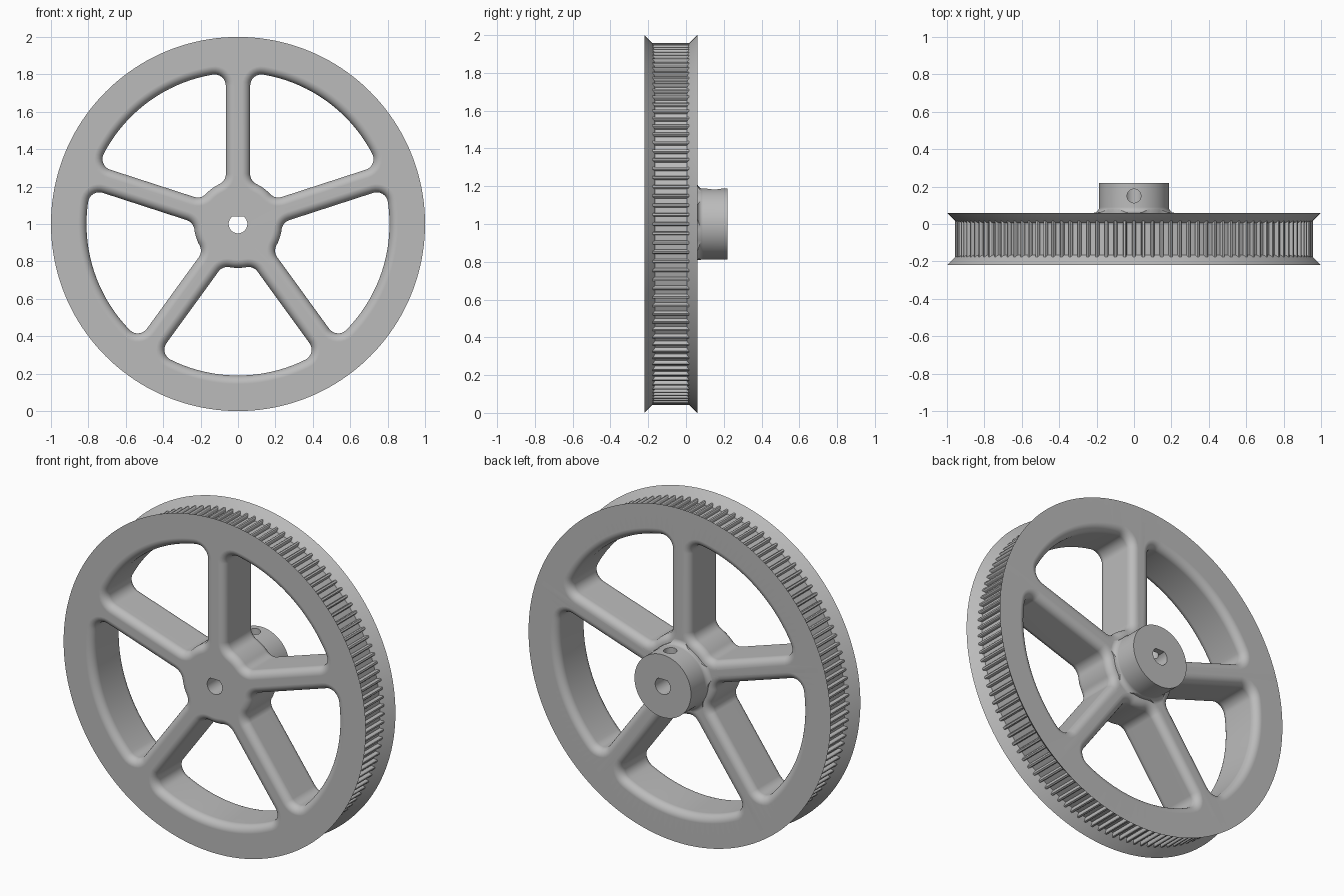
import bpy, bmesh
from math import sin, cos, asin, pi, sqrt, radians
from mathutils import Vector

if "Cube" in bpy.data.objects:
    bpy.data.objects.remove(bpy.data.objects["Cube"])

FRONT, BACK, HUB_END = -0.22, 0.06, 0.22
SPOKES, TEETH = 5, 120
FILLET = 0.045

grey = bpy.data.materials.new("plain_grey")
grey.use_nodes = True
grey.diffuse_color = (0.5, 0.5, 0.5, 1)
grey.node_tree.nodes["Principled BSDF"].inputs["Base Color"].default_value = (0.5, 0.5, 0.5, 1)


def polar(r, a, y):
    return Vector((r * cos(a), y, 1 + r * sin(a)))


def loft(bm, loops):
    """Skin a stack of equal-length closed loops and cap both ends."""
    rings = [[bm.verts.new(p) for p in loop] for loop in loops]
    n = len(rings[0])
    for a, b in zip(rings, rings[1:]):
        for i in range(n):
            j = (i + 1) % n
            bm.faces.new((a[i], a[j], b[j], b[i]))
    bm.faces.new(rings[0][::-1])
    bm.faces.new(rings[-1])


def make(name, bm):
    bmesh.ops.recalc_face_normals(bm, faces=bm.faces)
    mesh = bpy.data.meshes.new(name)
    bm.to_mesh(mesh)
    bm.free()
    mesh.materials.append(grey)
    obj = bpy.data.objects.new(name, mesh)
    bpy.context.collection.objects.link(obj)
    return obj


def arc(centre, radius, start, end, steps):
    return [centre + radius * Vector((cos(t), sin(t))) for t in
            (start + (end - start) * i / steps for i in range(steps + 1))]


def window_outline(grow):
    """Rounded sector between two spokes, centred on +x, offset outward by grow."""
    half = pi / SPOKES
    rim, hub, spoke = 0.81 + grow, 0.235 - grow, 0.065 - grow
    c = 0.06 + grow
    a_out = half - asin((spoke + c) / (rim - c))
    a_in = half - asin((spoke + c) / (hub + c))

    def spot(r, a):
        return Vector((r * cos(a), r * sin(a)))
    edge = half + pi / 2
    upper = arc(Vector((0, 0)), rim, 0, a_out, 20)[:-1]
    upper += arc(spot(rim - c, a_out), c, a_out, edge, 8)
    upper += arc(spot(hub + c, a_in), c, edge, a_in + pi, 8)
    upper += arc(Vector((0, 0)), hub, a_in, 0, 6)[1:]
    lower = [Vector((p.x, -p.y)) for p in upper[-2:0:-1]]
    return upper + lower


# Wheel body: flanged rim, web and rear hub turned about the axle
profile = [(1, FRONT), (0.95, -0.17), (0.937, -0.165), (0.937, 0.005),
           (0.95, 0.01), (1, BACK)]
profile += [(0.217 - 0.03 * sin(t), 0.09 - 0.03 * cos(t))
            for t in (i * pi / 12 for i in range(7))]
profile.append((0.187, HUB_END))
bm = bmesh.new()
loft(bm, [[polar(r, 2 * pi * i / 160, y) for i in range(160)] for r, y in profile])
wheel = make("wheel_body", bm)

# Cutters: flared windows between the spokes
steps = [(FRONT - 0.05, FILLET)]
curve = [(FILLET * (1 - cos(t)), FILLET * (1 - sin(t)))
         for t in (i * pi / 12 for i in range(7))]
steps += [(FRONT + d, g) for d, g in curve]
steps += [(BACK - d, g) for d, g in reversed(curve)]
steps.append((BACK + 0.06, FILLET))
bm = bmesh.new()
for k in range(SPOKES):
    turn = pi / 2 + (2 * k + 1) * pi / SPOKES
    loft(bm, [[polar(p.length, turn + Vector((1, 0)).angle_signed(p) * -1, y)
               for p in window_outline(g)] for y, g in steps])
windows = make("window_cutter", bm)

# Cutter: D-shaped axle bore with the flat on top
bm = bmesh.new()
flat = asin(0.8)
span = [pi - flat + (pi + 2 * flat) * i / 32 for i in range(33)]
loft(bm, [[polar(0.05, a, y) for a in span] for y in (FRONT - 0.1, HUB_END + 0.1)])
bore = make("bore_cutter", bm)

# Cutter: set screw hole from the top of the hub into the bore
bm = bmesh.new()
loft(bm, [[Vector((0.037 * cos(a), 0.15 + 0.037 * sin(a), z))
           for a in (2 * pi * i / 32 for i in range(32))] for z in (1.0, 1.25)])
screw = make("screw_hole_cutter", bm)

for cutter in (windows, bore, screw):
    cutter.hide_render = True
    mod = wheel.modifiers.new(cutter.name, 'BOOLEAN')
    mod.object = cutter
    mod.operation = 'DIFFERENCE'
    mod.solver = 'EXACT'
bpy.context.view_layer.update()
cut_mesh = bpy.data.meshes.new_from_object(
    wheel.evaluated_get(bpy.context.evaluated_depsgraph_get()))
wheel.modifiers.clear()
wheel.data = cut_mesh
for cutter in (windows, bore, screw):
    bpy.data.objects.remove(cutter)

# Belt teeth: narrow round-topped ribs across the groove
section = [(-0.011, 0.93), (-0.009, 0.952), (-0.005, 0.957),
           (0.005, 0.957), (0.009, 0.952), (0.011, 0.93)]
bm = bmesh.new()
for k in range(TEETH):
    a = pi / 2 + 2 * pi * k / TEETH
    loft(bm, [[polar(r, a + w / r, y) for w, r in section] for y in (-0.177, 0.017)])
teeth = make("belt_teeth", bm)

# Smooth the rounded surfaces and keep flat faces flat
for obj in (wheel, teeth):
    bpy.ops.object.select_all(action='DESELECT')
    obj.select_set(True)
    bpy.context.view_layer.objects.active = obj
    bpy.ops.object.shade_smooth_by_angle(angle=radians(30))
normals = wheel.modifiers.new("even_normals", 'WEIGHTED_NORMAL')
normals.keep_sharp = True
